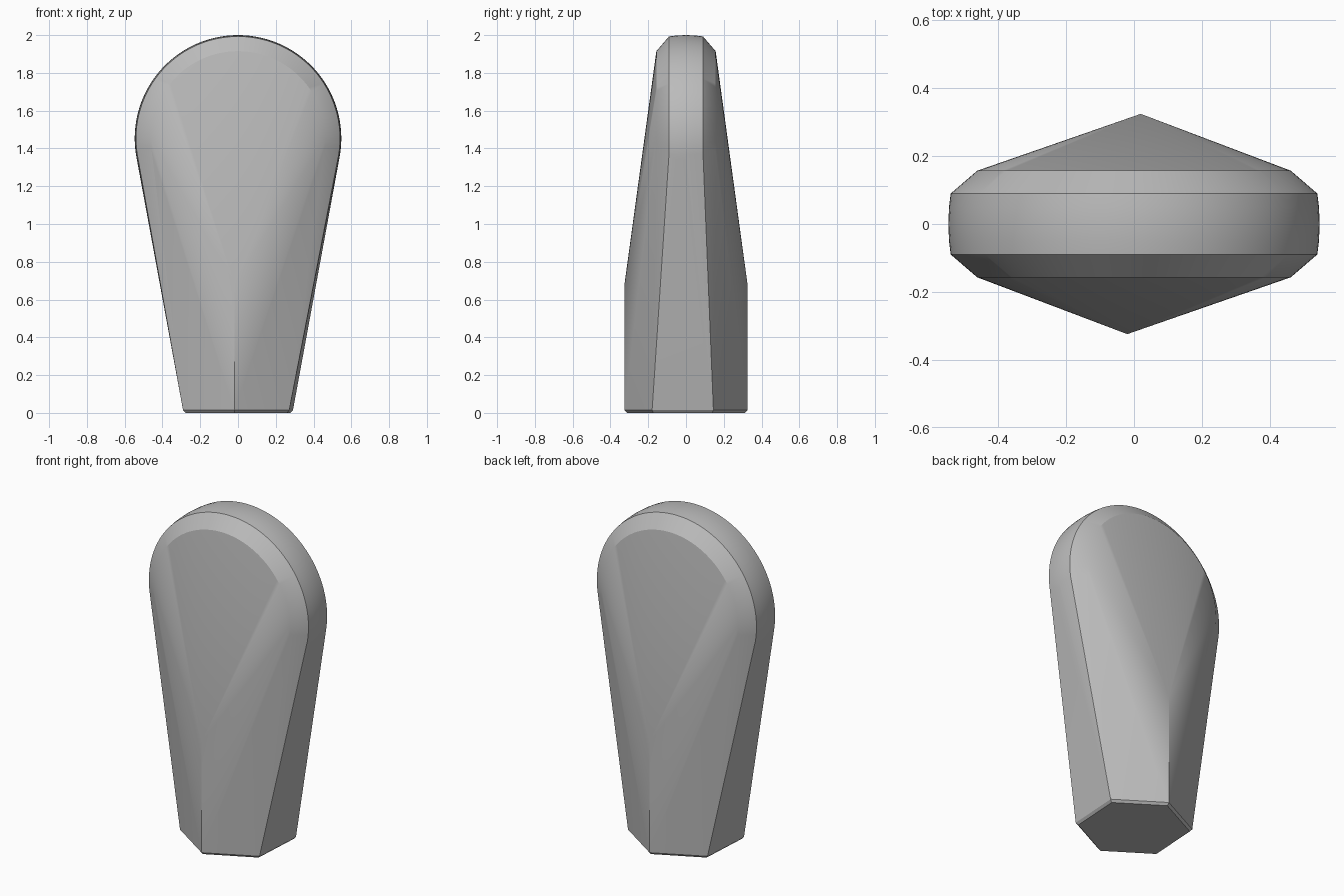
import bpy, bmesh
from math import sin, cos, pi, radians

cube = bpy.data.objects.get("Cube")
if cube:
    bpy.data.objects.remove(cube, do_unlink=True)

HEX_R, TWIST = 0.325, radians(-3.5)
HEAD_Z, STEPS = 1.453, 64
# Rim profile of the round head: (y, radius)
RIM = [(0.0, 0.547), (0.05, 0.545), (0.09, 0.54), (0.157, 0.462)]

grey = bpy.data.materials.new("plain grey")
grey.use_nodes = True
colour = (0.5, 0.5, 0.5, 1)
grey.diffuse_color = colour
grey.node_tree.nodes["Principled BSDF"].inputs["Base Color"].default_value = colour

bm = bmesh.new()


def hexagon(radius, z):
    for i in range(6):
        a = TWIST + pi / 6 + i * pi / 3
        bm.verts.new((radius * cos(a), radius * sin(a), z))


# Hexagonal foot with a small chamfer
hexagon(HEX_R - 0.014, 0)
hexagon(HEX_R, 0.014)

# Front and back ridges end in a point
for a in (TWIST - pi / 2, TWIST + pi / 2):
    bm.verts.new((HEX_R * cos(a), HEX_R * sin(a), 0.69))

# Round head: arcs reaching a little below its centre
for y, r in RIM:
    for side in ((1, -1) if y else (1,)):
        for i in range(STEPS + 1):
            a = radians(-12) + i * radians(204) / STEPS
            bm.verts.new((r * cos(a), side * y, HEAD_Z + r * sin(a)))

# Skin the sections into one convex body
result = bmesh.ops.convex_hull(bm, input=bm.verts[:])
loose = {v for v in result["geom_interior"] + result["geom_unused"]
         if isinstance(v, bmesh.types.BMVert) and not v.link_faces}
bmesh.ops.delete(bm, geom=list(loose), context='VERTS')
bmesh.ops.dissolve_limit(bm, angle_limit=radians(0.2), verts=bm.verts[:], edges=bm.edges[:])
bmesh.ops.recalc_face_normals(bm, faces=bm.faces[:])

mesh = bpy.data.meshes.new("handle_grip")
bm.to_mesh(mesh)
bm.free()
mesh.materials.append(grey)
grip = bpy.data.objects.new("handle_grip", mesh)
bpy.context.collection.objects.link(grip)
bpy.ops.object.select_all(action='DESELECT')
grip.select_set(True)
bpy.context.view_layer.objects.active = grip
bpy.ops.object.shade_smooth_by_angle(angle=radians(30))
